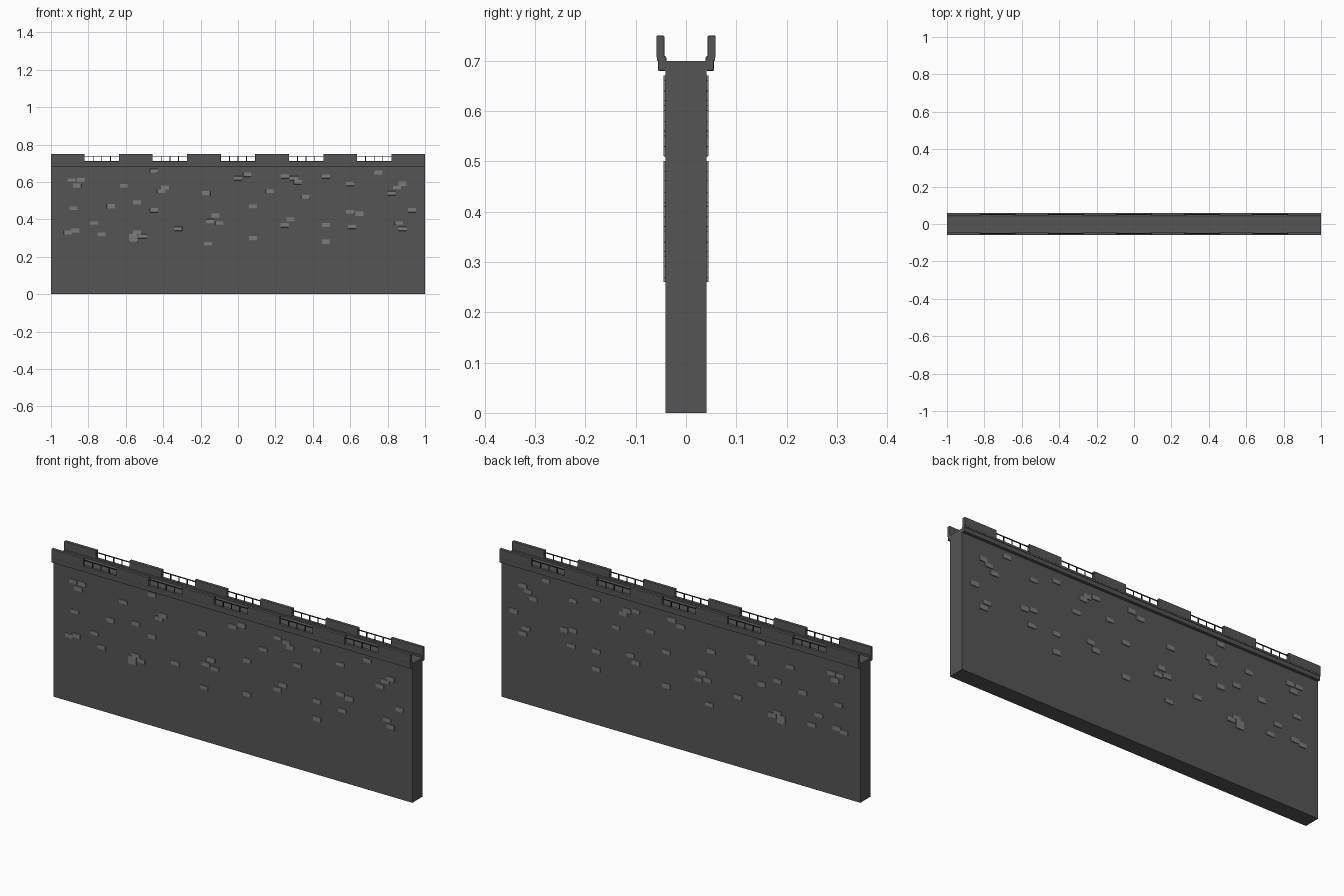
import bpy

if "Cube" in bpy.data.objects:
    bpy.data.objects.remove(bpy.data.objects["Cube"])

WALL_Y = 0.041   # half thickness of the wall
PARA_Y = 0.051   # centre line of each parapet


def material(name, v):
    m = bpy.data.materials.new(name)
    m.diffuse_color = (v, v, v, 1)
    m.use_nodes = True
    m.node_tree.nodes["Principled BSDF"].inputs["Base Color"].default_value = m.diffuse_color
    return m


stone = material("dark_stone", 0.09)
brick_mat = material("light_stone", 0.2)
iron = material("iron", 0.03)


def boxes(name, items, mat, bevel=0.0, mirror=True):
    """One object made of boxes given as (x0, x1, y0, y1, z0, z1)."""
    verts, faces = [], []
    for x0, x1, y0, y1, z0, z1 in items:
        n = len(verts)
        verts += [(x, y, z) for z in (z0, z1)
                  for x, y in ((x0, y0), (x1, y0), (x1, y1), (x0, y1))]
        faces += [[n + i for i in f] for f in
                  ((3, 2, 1, 0), (4, 5, 6, 7), (0, 1, 5, 4),
                   (1, 2, 6, 5), (2, 3, 7, 6), (3, 0, 4, 7))]
    me = bpy.data.meshes.new(name)
    me.from_pydata(verts, [], faces)
    me.materials.append(mat)
    ob = bpy.data.objects.new(name, me)
    bpy.context.collection.objects.link(ob)
    if bevel:
        b = ob.modifiers.new("Bevel", 'BEVEL')
        b.width, b.segments = bevel, 2
    if mirror:
        m = ob.modifiers.new("Mirror", 'MIRROR')
        m.use_axis = (False, True, False)
        m.use_mirror_merge = False
    return ob


# Main wall
boxes("wall", [(-1, 1, -WALL_Y, WALL_Y, 0, 0.70)], stone, mirror=False)

# Ledge along both faces
boxes("ledge", [(-1, 1, -0.056, -0.039, 0.68, 0.709)], stone, 0.003)

# Low parapet lip and the six merlons standing on it
step, width = 0.364, 0.18
starts = [-1 + i * step for i in range(6)]
boxes("parapet_lip", [(-1, 1, -0.058, -0.043, 0.70, 0.711)], stone, 0.001)
boxes("merlons", [(x, x + width, -0.059, -0.043, 0.706, 0.75) for x in starts],
      stone, 0.002)

# Railings in the gaps
r = 0.002
rails = []
for x in starts[:-1]:
    a, b = x + width, x + step
    rails.append((a, b, -PARA_Y - r, -PARA_Y + r, 0.736, 0.740))
    for k in (0.25, 0.5, 0.75):
        c = a + (b - a) * k
        rails.append((c - r, c + r, -PARA_Y - r, -PARA_Y + r, 0.708, 0.738))
boxes("railings", rails, iron)

# Scattered raised bricks: centres (x, z) in hundredths
spots = [(-89, 61), (-84, 61), (-86, 58), (-88, 46), (-91, 33), (-87, 34),
         (-77, 38), (-73, 32), (-68, 47), (-61, 58), (-45, 66), (-39, 57),
         (-41, 55), (-54, 49), (-45, 45), (-54, 33), (-51, 31), (-56, 31),
         (-56, 29), (-32, 35), (-17, 54), (-16, 27), (-15, 39), (-12, 42),
         (-10, 38), (0, 62), (5, 64), (17, 55), (8, 47), (8, 30), (25, 63),
         (30, 62), (32, 60), (36, 52), (28, 40), (25, 37), (47, 63), (47, 37),
         (47, 28), (60, 59), (60, 44), (65, 43), (61, 36), (75, 65), (88, 59),
         (85, 57), (82, 54), (93, 45), (86, 38), (88, 35)]
bricks = []
for i, (x, z) in enumerate(spots):
    x, z = x / 100, z / 100
    w, h = 0.022, 0.010 + 0.001 * (i % 3)
    bricks.append((x - w, x + w, -0.045, -0.038, z - h, z + h))
boxes("bricks", bricks, brick_mat, 0.0015)
